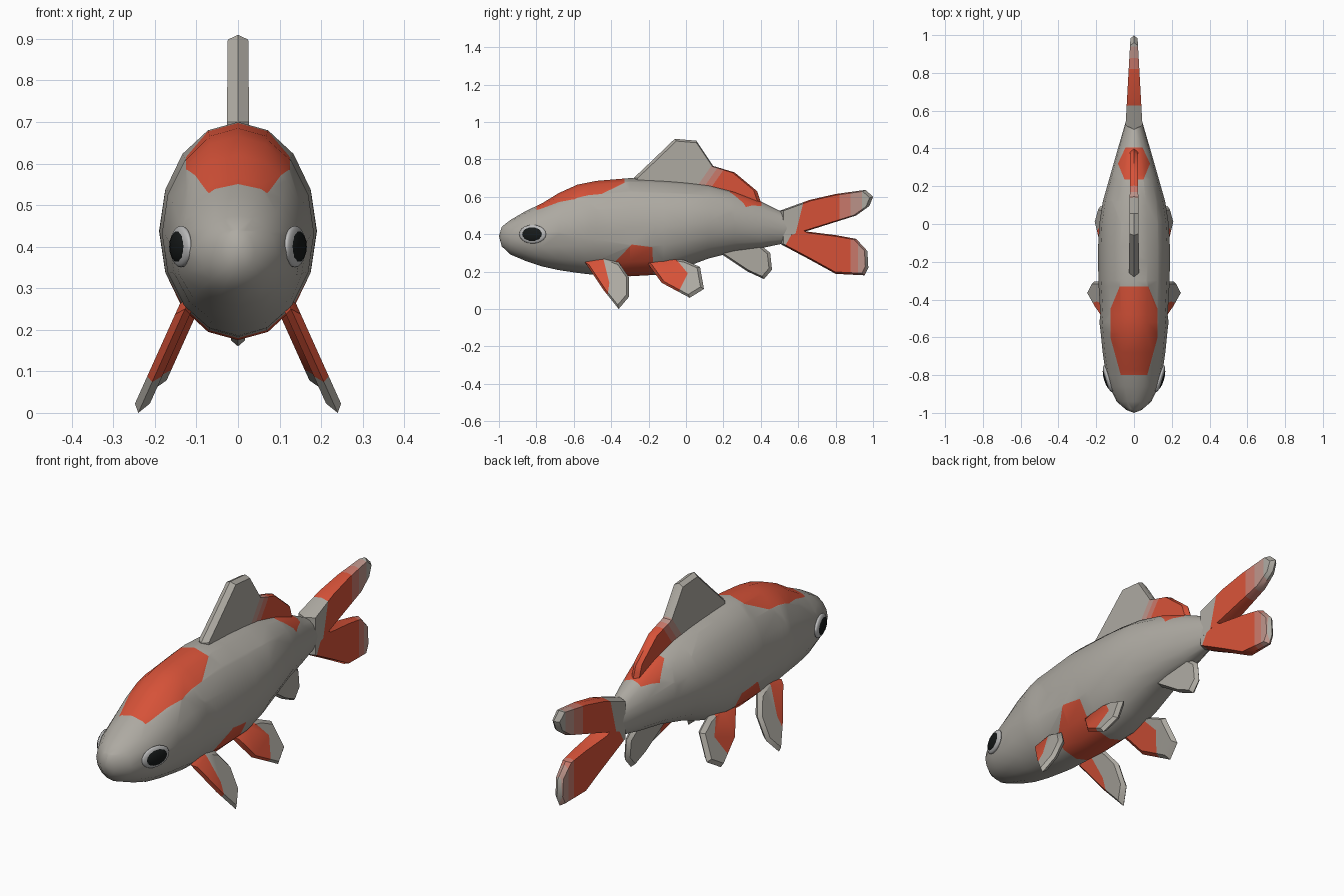
import bpy, bmesh, math
from mathutils import Vector

if "Cube" in bpy.data.objects:
    bpy.data.objects.remove(bpy.data.objects["Cube"])

# Colours: base grey, orange, and two blends for the faded fin tips
GREY, RED = (0.42, 0.40, 0.36), (0.68, 0.085, 0.04)


def material(name, rgb):
    m = bpy.data.materials.new(name)
    m.diffuse_color = (*rgb, 1)
    m.use_nodes = True
    m.node_tree.nodes["Principled BSDF"].inputs["Base Color"].default_value = m.diffuse_color
    return m


def blend(t):
    return [g + (r - g) * t for g, r in zip(GREY, RED)]


SKIN = [material(n, blend(t)) for n, t in
        (("scales", 0), ("orange", 1), ("orange_fade", 0.66), ("orange_pale", 0.33))]
BLACK = material("eye_black", (0.008, 0.01, 0.01))
RIM = material("eye_rim", (0.5, 0.5, 0.5))


def paint(bm, poly, mat, axes=(1, 2), upper_only=False):
    """Cut a convex counter-clockwise outline into the mesh and colour its inside."""
    bm.normal_update()
    faces = [f for f in bm.faces if not upper_only or f.normal.z > 0.02]
    for a, b in zip(poly, poly[1:] + poly[:1]):
        co, no = Vector((0, 0, 0)), Vector((0, 0, 0))
        co[axes[0]], co[axes[1]] = a
        no[axes[0]], no[axes[1]] = a[1] - b[1], b[0] - a[0]
        geom = list({e for f in faces for e in (f, *f.edges, *f.verts)})
        if not geom:
            return
        out = bmesh.ops.bisect_plane(bm, geom=geom, dist=1e-5, plane_co=co, plane_no=no)
        faces = [g for g in out["geom"] if isinstance(g, bmesh.types.BMFace)
                 and (g.calc_center_median() - co).dot(no) > 0]
    for f in faces:
        f.material_index = mat


def finish(bm, name, mats, angle=40, mirror=False):
    bmesh.ops.recalc_face_normals(bm, faces=bm.faces)
    me = bpy.data.meshes.new(name)
    bm.to_mesh(me)
    bm.free()
    for m in mats:
        me.materials.append(m)
    me.shade_smooth()
    me.set_sharp_from_angle(angle=math.radians(angle))
    ob = bpy.data.objects.new(name, me)
    bpy.context.collection.objects.link(ob)
    if mirror:
        ob.modifiers.new("mirror", "MIRROR")
    return ob


def fin(name, pts, t0, t1, patches=(), x0=0, slope=0, inset=0.86, mirror=False):
    """Flat fin with a ridged rim: half thickness t0 at the front, t1 at the back."""
    bm = bmesh.new()
    cy, cz = (sum(p[i] for p in pts) / len(pts) for i in (0, 1))
    ya, yb = min(p[0] for p in pts), max(p[0] for p in pts)
    rings = []
    for side in (-1, 0, 1):
        s = inset if side else 1
        ring = []
        for y, z in pts:
            y, z = cy + (y - cy) * s, cz + (z - cz) * s
            t = t0 + (t1 - t0) * (y - ya) / (yb - ya)
            ring.append(bm.verts.new((x0 + side * t - slope * z, y, z)))
        rings.append(ring)
    n = len(pts)
    for a, b in zip(rings, rings[1:]):
        for i in range(n):
            bm.faces.new((a[i], a[(i + 1) % n], b[(i + 1) % n], b[i]))
    bm.faces.new(rings[0])
    bm.faces.new(rings[2])
    bmesh.ops.recalc_face_normals(bm, faces=bm.faces)
    for poly, mat in patches:
        paint(bm, poly, mat)
    return finish(bm, name, SKIN, 35, mirror)


# Body: elliptical rings (y, bottom, top, half width) from snout to tail root
SECTIONS = [(-0.985, .335, .44, .04), (-0.94, .292, .475, .092), (-0.86, .258, .522, .13),
            (-0.77, .228, .565, .153), (-0.68, .208, .62, .166), (-0.58, .193, .665, .176),
            (-0.52, .186, .677, .183), (-0.48, .183, .685, .178), (-0.3, .175, .70, .189),
            (-0.12, .185, .69, .19), (0.0, .225, .68, .184), (0.12, .27, .665, .165),
            (0.26, .305, .63, .125), (0.4, .325, .575, .085), (0.52, .35, .515, .05),
            (0.60, .38, .49, .025)]
bm = bmesh.new()
N = 16
rings = []
for y, lo, hi, w in SECTIONS:
    rings.append([bm.verts.new((w * math.sin(2 * math.pi * i / N), y,
                                (lo + hi) / 2 + (hi - lo) / 2 * math.cos(2 * math.pi * i / N)))
                  for i in range(N)])
for a, b in zip(rings, rings[1:]):
    for i in range(N):
        bm.faces.new((a[i], a[(i + 1) % N], b[(i + 1) % N], b[i]))
snout = bm.verts.new((0, -1, 0.39))
for i in range(N):
    bm.faces.new((snout, rings[0][(i + 1) % N], rings[0][i]))
bm.faces.new(rings[-1])
bmesh.ops.recalc_face_normals(bm, faces=bm.faces)
# Orange patches on the head, rear back and belly
paint(bm, [(-.07, -.8), (.07, -.8), (.125, -.6), (.125, -.45), (.075, -.33),
           (-.075, -.33), (-.125, -.45), (-.125, -.6)], 1, (0, 1), True)
paint(bm, [(-.05, .235), (.05, .235), (.085, .32), (.045, .405), (-.045, .405), (-.085, .32)],
      1, (0, 1), True)
paint(bm, [(-.4, .1), (-.17, .1), (-.18, .33), (-.29, .345), (-.41, .22)], 1)
finish(bm, "body", SKIN, 60)

# Dorsal fin, orange towards the back
fin("dorsal_fin", [(-.28, .66), (-.28, .70), (-.19, .785), (-.06, .91), (.055, .90), (.145, .765),
                   (.26, .73), (.38, .63), (.40, .57), (.36, .55), (.1, .60)], .027, .02,
    [([(.10, .6), (.42, .5), (.42, .8), (.24, .8)], 1),
     ([(.06, .6), (.10, .6), (.24, .8), (.20, .8)], 2),
     ([(.02, .6), (.06, .6), (.20, .8), (.16, .8)], 3)], inset=0.94)

# Forked tail: two lobes fading to grey at the tips
fin("tail_upper_lobe", [(.5, .37), (.5, .525), (.66, .583), (.80, .615), (.96, .637), (1.0, .60),
                        (.98, .55), (.91, .50), (.64, .415)], .046, .018,
    [([(.56, .3), (.82, .3), (.82, .7), (.66, .7)], 1),
     ([(.82, .3), (.88, .3), (.88, .7), (.82, .7)], 2),
     ([(.88, .3), (.94, .3), (.94, .7), (.88, .7)], 3)], inset=0.92)
fin("tail_lower_lobe", [(.5, .49), (.64, .415), (.80, .395), (.91, .375), (.97, .31), (.975, .22),
                        (.955, .18), (.80, .188), (.66, .265), (.5, .35)], .046, .018,
    [([(.51, .3), (.54, .1), (.88, .1), (.88, .5), (.62, .5)], 1),
     ([(.88, .1), (.92, .1), (.92, .5), (.88, .5)], 2),
     ([(.92, .1), (.96, .1), (.96, .5), (.92, .5)], 3)], inset=0.92)

# Single anal fin
fin("anal_fin", [(.16, .34), (.18, .30), (.33, .20), (.417, .16), (.46, .21), (.45, .30),
                 (.395, .345)], .03, .014)

# Paired fins, splayed outwards
fin("pectoral_fins", [(-.54, .25), (-.44, .10), (-.36, 0), (-.305, .065), (-.305, .17),
                      (-.36, .25), (-.44, .28)], .018, .018,
    [([(-.43, 0), (-.41, .14), (-.45, .3), (-.6, .3), (-.6, 0)], 1)],
    x0=.24, slope=.45, mirror=True)
fin("pelvic_fins", [(-.21, .25), (-.13, .14), (.02, .06), (.096, .107), (.075, .225),
                    (-.005, .26), (-.11, .28)], .018, .018,
    [([(-.06, .05), (.01, .19), (-.08, .3), (-.3, .3), (-.3, .05)], 1)],
    x0=.225, slope=.45, mirror=True)

# Eyes: dark flattened domes in a pale rim
for side, tag in ((1, "right"), (-1, "left")):
    for part, mat, size in (("eye", BLACK, (.022, .066, .043)), ("eye_rim", RIM, (.017, .075, .05))):
        bm = bmesh.new()
        bmesh.ops.create_uvsphere(bm, u_segments=16, v_segments=10, radius=1)
        ob = finish(bm, f"{part}_{tag}", [mat], 60)
        ob.scale = size
        ob.location = (side * .137, -.82, .40)
        ob.rotation_euler.z = -.3 * side
